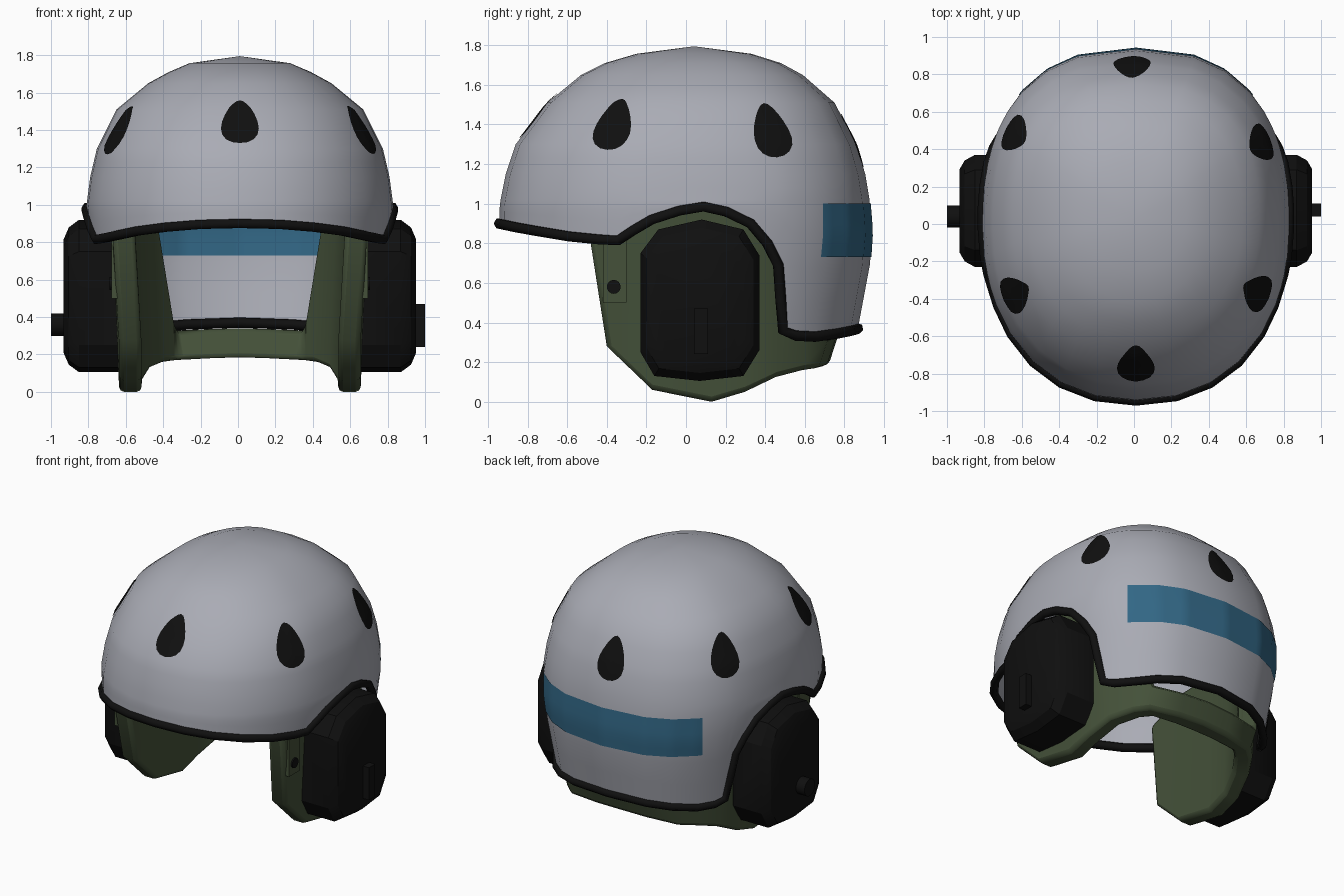
import bpy, bmesh, math
from mathutils import Vector
from mathutils.bvhtree import BVHTree

if "Cube" in bpy.data.objects:
    bpy.data.objects.remove(bpy.data.objects["Cube"])

X0 = 0.01  # the helmet sits slightly off centre because of the side knobs


def material(name, col):
    m = bpy.data.materials.new(name)
    m.diffuse_color = (*col, 1)
    m.use_nodes = True
    m.node_tree.nodes["Principled BSDF"].inputs["Base Color"].default_value = m.diffuse_color
    return m


GREY = material("shell grey", (0.40, 0.41, 0.46))
BLACK = material("black", (0.005, 0.005, 0.005))
GREEN = material("liner green", (0.058, 0.082, 0.041))
BLUE = material("stripe blue", (0.032, 0.135, 0.235))


def make(name, verts, faces, mat, angle=40, fix=True):
    me = bpy.data.meshes.new(name)
    me.from_pydata([tuple(v) for v in verts], [], faces)
    if fix:
        bm = bmesh.new()
        bm.from_mesh(me)
        bmesh.ops.recalc_face_normals(bm, faces=bm.faces)
        bm.to_mesh(me)
        bm.free()
    ob = bpy.data.objects.new(name, me)
    bpy.context.collection.objects.link(ob)
    me.materials.append(mat)
    ob.location.x = X0
    bpy.ops.object.select_all(action='DESELECT')
    ob.select_set(True)
    bpy.context.view_layer.objects.active = ob
    bpy.ops.object.shade_smooth_by_angle(angle=math.radians(angle))
    return ob


def ring_faces(rings, n, closed=True):
    m = n if closed else n - 1
    return [(r * n + i, r * n + (i + 1) % n, (r + 1) * n + (i + 1) % n, (r + 1) * n + i)
            for r in range(rings - 1) for i in range(m)]


# Shell profile: height, half width, front y, back y
PROFILE = [(0.30, 0.735, -0.90, 0.855), (0.70, 0.79, -0.94, 0.93), (0.85, 0.81, -0.945, 0.94),
           (1.0, 0.82, -0.94, 0.93), (1.15, 0.80, -0.91, 0.905), (1.30, 0.765, -0.86, 0.86),
           (1.51, 0.66, -0.70, 0.75), (1.65, 0.49, -0.53, 0.59), (1.71, 0.38, -0.41, 0.48),
           (1.757, 0.27, -0.25, 0.33)]


def shell_point(s, z):
    for p, q in zip(PROFILE, PROFILE[1:]):
        if z <= q[0]:
            break
    t = (z - p[0]) / (q[0] - p[0])
    a, f, b = (p[k] + (q[k] - p[k]) * t for k in (1, 2, 3))
    n = 2.2 if s < 0 else 2.45
    x = a * max(0, 1 - abs(s) ** n) ** (1 / n)
    return Vector((x, (f + b) / 2 + s * (b - f) / 2, z))


# Rim: position from front (-1) to back (1), height
RIM = [(-1, .90), (-.975, .895), (-.90, .88), (-.78, .86), (-.62, .835), (-.46, .82), (-.36, .815),
       (-.28, .865), (-.18, .92), (-.03, .965), (.1, .985), (.22, .96), (.35, .90), (.44, .80),
       (.505, .69), (.54, .52), (.575, .36), (.65, .335), (.76, .33), (.88, .345), (.96, .36), (1, .37)]
cols = [(s, z, 1) for s, z in RIM] + [(s, z, -1) for s, z in RIM[-2:0:-1]]
N = len(cols)
HEIGHTS = [1.08, 1.15, 1.23, 1.30, 1.41, 1.51, 1.585, 1.65, 1.71, 1.757]
verts = []
for r in range(5 + len(HEIGHTS)):
    for s, zr, side in cols:
        z = zr + (1.02 - zr) * r / 4 if r < 5 else HEIGHTS[r - 5]
        p = shell_point(s, z)
        verts.append(Vector((p.x * side, p.y, z)))
faces = ring_faces(5 + len(HEIGHTS), N)
top = len(verts)
verts.append(Vector((0, 0.04, 1.795)))
faces += [(top - N + i, top - N + (i + 1) % N, top) for i in range(N)]
make("helmet_shell", verts, faces, GREY, 60)
bvh = BVHTree.FromPolygons(verts, faces)


def on_shell(origin, direction, offset):
    d = direction.normalized()
    hit = bvh.ray_cast(origin, d)[0]
    return hit + d * offset


# Black edge trim along the rim
cu = bpy.data.curves.new("edge_trim", 'CURVE')
cu.dimensions = '3D'
cu.bevel_depth = 0.028
cu.bevel_resolution = 1
sp = cu.splines.new('POLY')
sp.points.add(N - 1)
for pt, v in zip(sp.points, verts[:N]):
    pt.co = (*v, 1)
sp.use_cyclic_u = True
cu.materials.append(BLACK)
trim = bpy.data.objects.new("edge_trim", cu)
trim.location.x = X0
bpy.context.collection.objects.link(trim)

# Teardrop vents laid on the shell, pointing to the crown
CORE = Vector((0, 0, 0.9))
VENTS = [(0, -.75, 1.45), (.66, -.37, 1.41), (-.66, -.38, 1.41), (.67, .43, 1.37), (-.65, .48, 1.37),
         (-.02, .85, 1.32)]
SEG = 20
for k, c in enumerate(VENTS):
    c = on_shell(CORE, Vector(c) - CORE, 0)
    out = Vector((c.x, c.y, 0.55)).normalized()
    across = Vector((0, 0, 1)).cross(out).normalized()
    up = out.cross(across)
    vv = [on_shell(CORE, c - CORE, 0.005)]
    for scale in (0.35, 0.7, 1):
        for i in range(SEG):
            f = 2 * math.pi * i / SEG
            p = c + across * (0.095 * scale * math.sin(f) * (1 - 0.4 * math.cos(f)))
            p = p + up * (0.15 * scale * math.cos(f))
            vv.append(on_shell(CORE, p - CORE, 0.005))
    ff = [(0, 1 + i, 1 + (i + 1) % SEG) for i in range(SEG)]
    ff += [tuple(j + 1 for j in q) for q in ring_faces(3, SEG)]
    make(f"vent_{k + 1}", vv, ff, BLACK)

# Blue stripe round the back, seen outside and inside
for name, off in (("back_stripe_outer", 0.005), ("back_stripe_inner", -0.005)):
    vv = []
    for r in range(6):
        z = 0.73 + 0.27 * r / 5
        for i in range(41):
            a = -0.735 + 1.47 * i / 40
            vv.append(on_shell(Vector((0, 0, z)), Vector((math.sin(a), math.cos(a), 0)), off))
    make(name, vv, ring_faces(6, 41, False), BLUE, 60)

# Green liner: ear flaps joined by a neck band; outer bottom point and outer top point
LINER = [((.645, -.40, .28), (.685, -.50, .92)), ((.645, -.17, .06), (.69, -.2, 1.04)),
         ((.645, .13, 0), (.69, .1, 1.05)), ((.64, .3, .05), (.68, .3, 1.0)),
         ((.59, .46, .125), (.63, .46, .95)), ((.50, .60, .16), (.54, .62, .88)),
         ((.42, .67, .17), (.44, .72, .325)), ((.2, .71, .18), (.2, .76, .335)),
         ((0, .72, .185), (0, .77, .34))]
stations = [(b, t, 1) for b, t in LINER] + [(b, t, -1) for b, t in LINER[-2::-1]]
vv = []
for b, t, side in stations:
    b, t = Vector(b), Vector(t)
    inward = Vector((-b.x / 0.45, -max(b.y, 0) ** 2 / 0.6, 0)).normalized() * 0.12
    for p in (b, t, t + inward, b + inward):
        vv.append((p.x * side, p.y, p.z))
ff = ring_faces(len(stations), 4) + [(0, 1, 2, 3), tuple(len(vv) - 4 + i for i in range(4))]
liner = make("liner", vv, ff, GREEN, 50)
bev = liner.modifiers.new("soft_edges", 'BEVEL')
bev.width = 0.025
bev.segments = 2
bev.limit_method = 'ANGLE'
bev.angle_limit = math.radians(50)


def prism(name, outline, rings, mat, side, centre, angle=30):
    """Stack scaled copies of a y-z outline along x; rings are (x, scale)."""
    cy, cz = centre
    vv = [(side * x, cy + (y - cy) * k, cz + (z - cz) * k) for x, k in rings for y, z in outline]
    n = len(outline)
    ff = ring_faces(len(rings), n) + [tuple(range(n)), tuple(range(len(vv) - n, len(vv)))]
    return make(name, vv, ff, mat, angle)


def circle(cy, cz, r, n=16):
    return [(cy + r * math.cos(2 * math.pi * i / n), cz + r * math.sin(2 * math.pi * i / n)) for i in range(n)]


def rect(y0, y1, z0, z1):
    return [(y0, z0), (y1, z0), (y1, z1), (y0, z1)]


CUP = [(-.23, .25), (-.16, .13), (.07, .105), (.29, .13), (.37, .26), (.37, .74), (.29, .87),
       (.08, .92), (-.14, .87), (-.23, .75)]
for side, label in ((1, "right"), (-1, "left")):
    # Ear cup with a chamfered outer face
    prism(f"{label}_ear_cup", CUP, [(.64, 1), (.86, 1), (.915, .9), (.943, .74)], BLACK, side, (.07, .51))
    # Strap tab and its button on the front of the flap
    prism(f"{label}_strap_tab", rect(-.42, -.30, .50, .84), [(.64, 1), (.686, 1)], GREEN, side, (-.36, .67))
    prism(f"{label}_strap_button", circle(-.365, .58, .035), [(.66, 1), (.696, 1)], BLACK, side, (-.365, .58))

# Lever on the right cup, round knob on the left cup
prism("right_lever", rect(.04, .11, .24, .47), [(.92, 1), (.99, 1)], BLACK, 1, (.075, .355))
prism("left_knob", circle(.04, .36, .06), [(.92, 1), (1.01, 1)], BLACK, -1, (.04, .36))
